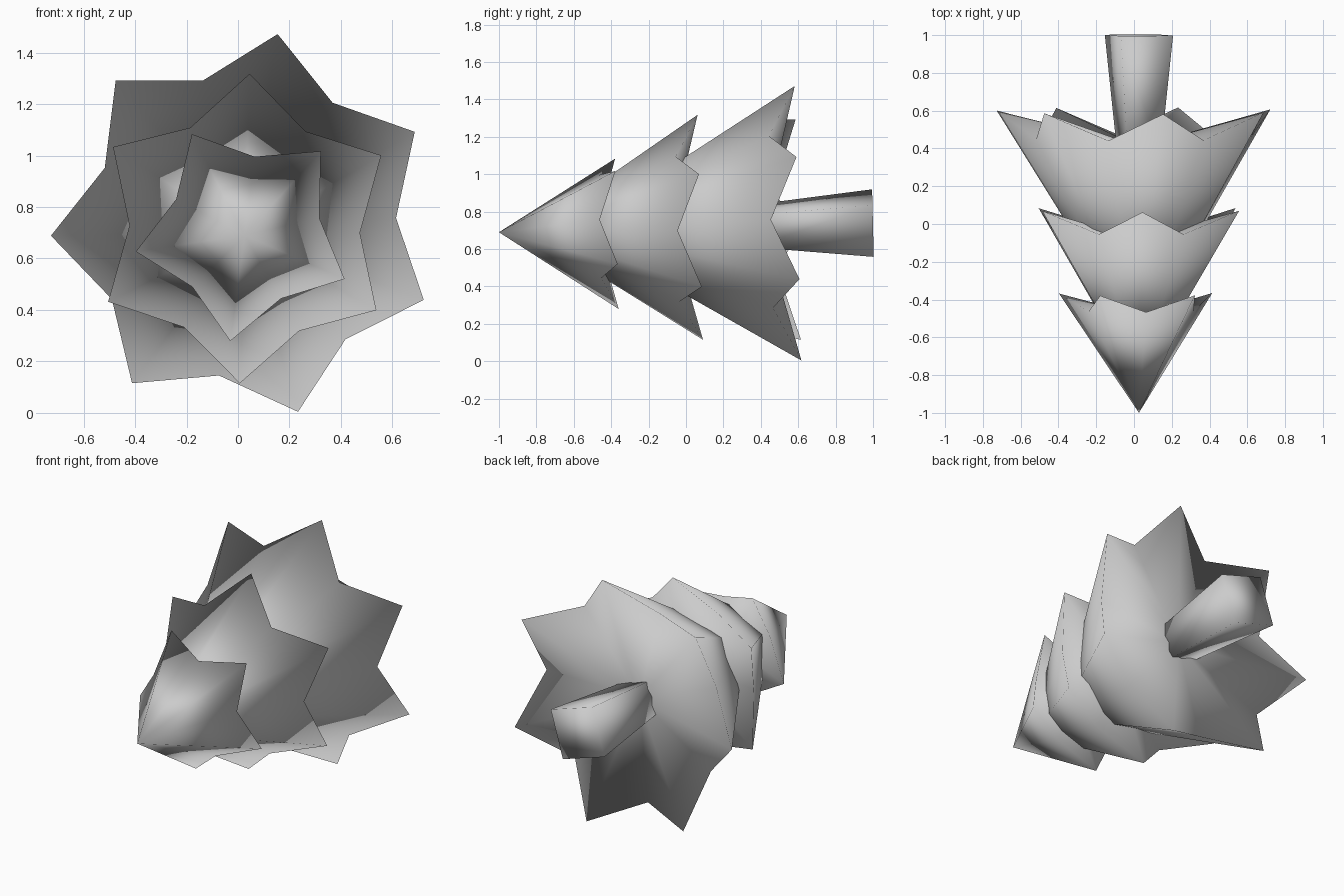
import bpy
import bmesh
from math import radians, pi, sin, cos
from mathutils import Matrix, Vector

cube = bpy.data.objects.get("Cube")
if cube:
    bpy.data.objects.remove(cube)

grey = bpy.data.materials.new("plain_grey")
grey.use_nodes = True
colour = (0.6, 0.6, 0.6, 1)
grey.diffuse_color = colour
grey.node_tree.nodes["Principled BSDF"].inputs["Base Color"].default_value = colour

# Tree lies along +y from its tip, leaning slightly upward
TIP = Vector((0.026, -1, 0.69))
LEAN = Matrix.Translation(TIP) @ Matrix.Rotation(radians(1.4), 4, "X")


def finish(name, bm):
    bmesh.ops.recalc_face_normals(bm, faces=bm.faces)
    mesh = bpy.data.meshes.new(name)
    bm.transform(LEAN)
    bm.to_mesh(mesh)
    bm.free()
    mesh.materials.append(grey)
    for poly in mesh.polygons:
        poly.use_smooth = True
    obj = bpy.data.objects.new(name, mesh)
    bpy.context.collection.objects.link(obj)
    return obj


def point(bm, radius, angle, along):
    return bm.verts.new((radius * cos(angle), along, radius * sin(angle)))


def tier(name, points, start, apex, tip, valley, hollow):
    """Star-rimmed cone; tip and valley are (radius, distance along trunk)."""
    bm = bmesh.new()
    top = point(bm, 0, 0, apex)
    under = point(bm, 0, 0, hollow)
    rim = []
    for i in range(2 * points):
        radius, along = valley if i % 2 else tip
        rim.append(point(bm, radius, radians(start) + i * pi / points, along))
    for a, b in zip(rim, rim[1:] + rim[:1]):
        bm.faces.new((a, b, top))
        bm.faces.new((b, a, under))
    return finish(name, bm)


# Foliage, from tree top to lowest branches
tier("top_branches", 5, 46.5, 0, (0.43, 0.63), (0.295, 0.54), 0.52)
tier("middle_branches", 6, 28.2, 0.16, (0.602, 1.077), (0.448, 0.955), 0.92)
tier("lower_branches", 7, 28.8, 0.39, (0.754, 1.6), (0.589, 1.455), 1.41)

# Square trunk, flaring toward its foot
bm = bmesh.new()
rings = []
for radius, along in ((0.128, 1.36), (0.204, 2.0)):
    rings.append([point(bm, radius, radians(27.7) + i * pi / 2, along) for i in range(4)])
    bm.faces.new(rings[-1])
for i in range(4):
    j = (i + 1) % 4
    bm.faces.new((rings[0][i], rings[0][j], rings[1][j], rings[1][i]))
finish("trunk", bm)
